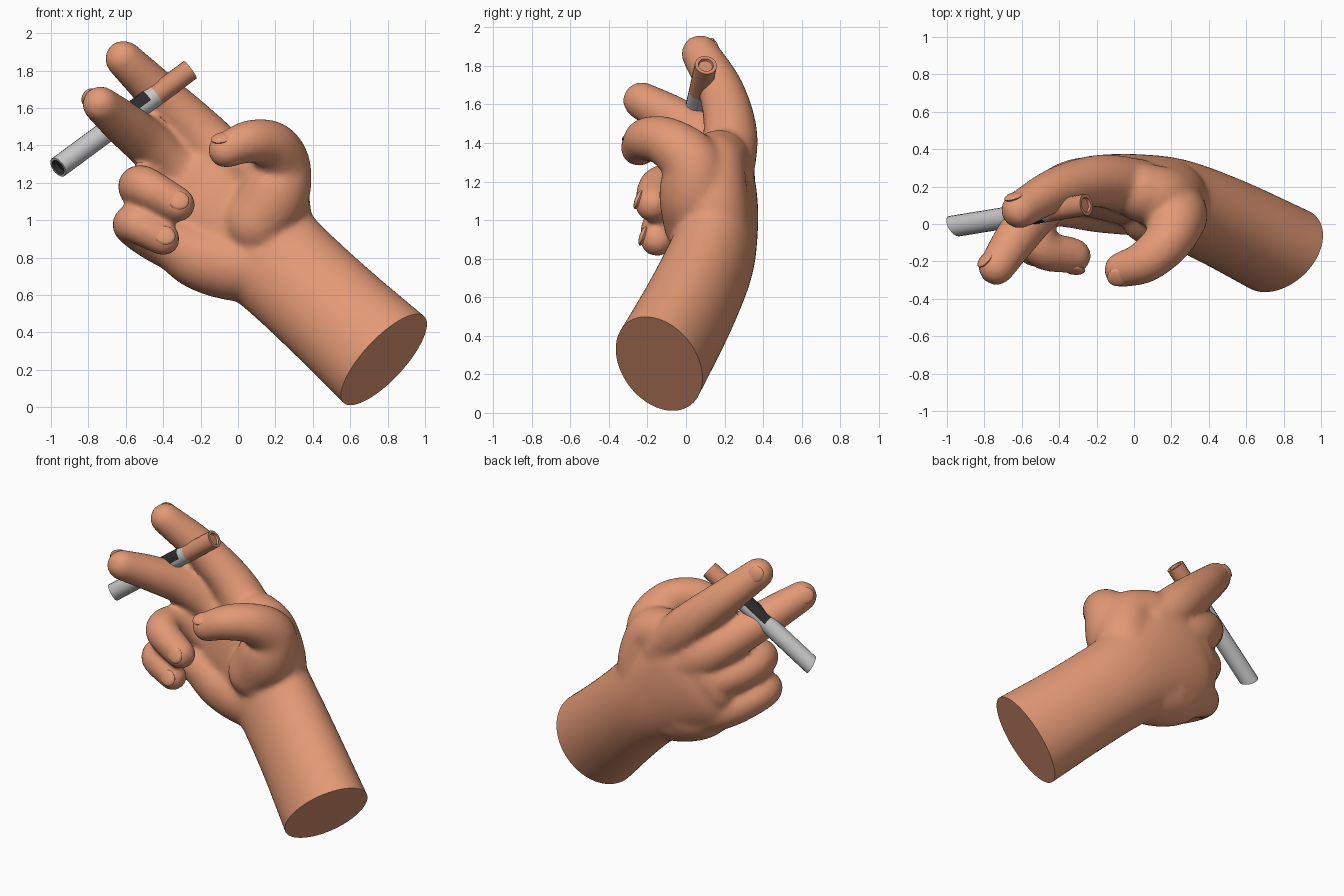
import bpy, bmesh, math
from mathutils import Vector, Matrix

if "Cube" in bpy.data.objects:
    bpy.data.objects.remove(bpy.data.objects["Cube"])


def material(name, rgb):
    m = bpy.data.materials.new(name)
    m.diffuse_color = (*rgb, 1)
    m.use_nodes = True
    m.node_tree.nodes["Principled BSDF"].inputs["Base Color"].default_value = m.diffuse_color
    return m


SKIN = material("skin", (0.77, 0.32, 0.18))
PAPER = material("grey paper", (0.56, 0.56, 0.56))
DARK = material("charcoal", (0.025, 0.025, 0.025))
FILTER = material("tan filter", (0.66, 0.27, 0.155))


def add_object(name, bm, mats):
    me = bpy.data.meshes.new(name)
    bm.to_mesh(me)
    bm.free()
    for m in mats:
        me.materials.append(m)
    ob = bpy.data.objects.new(name, me)
    bpy.context.collection.objects.link(ob)
    return ob


def frame(x, z_hint):
    """Rotation with X along x and Z close to z_hint."""
    x = Vector(x).normalized()
    y = Vector(z_hint).cross(x).normalized()
    z = x.cross(y)
    return Matrix((x, y, z)).transposed().to_4x4()


def spline(pts, steps=8):
    """Catmull-Rom through tuples of any length."""
    pts = [Vector(p) for p in pts]
    pts = [2 * pts[0] - pts[1]] + pts + [2 * pts[-1] - pts[-2]]
    out = []
    for i in range(1, len(pts) - 2):
        a, b, c, d = pts[i - 1:i + 3]
        for k in range(steps):
            t = k / steps
            out.append(0.5 * (2 * b + (c - a) * t + (2 * a - 5 * b + 4 * c - d) * t * t
                              + (3 * b - a - 3 * c + d) * t ** 3))
    out.append(pts[-2])
    return out


hand = bmesh.new()


def tube(pts, across, n=24):
    """Closed round-ended tube; points are x, y, z, half width, half thickness."""
    path = spline(pts)
    pos = [Vector(p[:3]) for p in path]
    stations = []
    side = Vector(across)
    for i, p in enumerate(path):
        d = (pos[min(i + 1, len(pos) - 1)] - pos[max(i - 1, 0)]).normalized()
        side = (side - d * side.dot(d)).normalized()
        stations.append((pos[i], d, side.copy(), p[3], p[4]))

    def cap(s, sign):
        c, d, u, r1, r2 = s
        return [(c + d * sign * r2 * math.sin(a), d, u, r1 * math.cos(a), r2 * math.cos(a))
                for a in (0.3, 0.6, 0.9, 1.2, 1.42)]

    stations = cap(stations[0], -1)[::-1] + stations + cap(stations[-1], 1)
    rings = []
    for c, d, u, r1, r2 in stations:
        v = d.cross(u)
        rings.append([hand.verts.new(c + u * r1 * math.cos(i * math.tau / n) + v * r2 * math.sin(i * math.tau / n))
                      for i in range(n)])
    for a, b in zip(rings, rings[1:]):
        for i in range(n):
            j = (i + 1) % n
            hand.faces.new((a[i], a[j], b[j], b[i]))
    hand.faces.new(rings[0][::-1])
    hand.faces.new(rings[-1])


# Forearm, wrist and palm
ARM_DIR = Vector((0.70, -0.34, -0.62)).normalized()
CUT_DIR = Vector((0.655, -0.44, -0.61)).normalized()
ACROSS = Vector((0.66, 0.0, 0.75))
END = Vector((0.78, -0.14, 0.255))
tube([(*(END + ARM_DIR * 0.2), 0.32, 0.255), (*END, 0.318, 0.25), (0.48, 0.01, 0.53, 0.302, 0.24),
      (0.21, 0.125, 0.78, 0.305, 0.225), (0.0, 0.18, 0.97, 0.35, 0.195),
      (-0.18, 0.2, 1.10, 0.37, 0.17), (-0.27, 0.2, 1.17, 0.31, 0.145)], ACROSS, 40)

# Fingers and thumb: x, y, z, radius
digits = {
    "index": [(0.02, 0.19, 1.22, .16), (-0.18, 0.23, 1.44, .142), (-0.41, 0.185, 1.665, .12), (-0.612, 0.075, 1.863, .1)],
    "middle": [(-0.05, 0.2, 1.10, .16), (-0.31, 0.21, 1.27, .14), (-0.48, 0.11, 1.41, .13),
               (-0.62, -0.06, 1.525, .117), (-0.735, -0.23, 1.62, .098)],
    "ring": [(-0.18, 0.2, 1.02, .15), (-0.42, 0.16, 1.12, .125), (-0.525, 0.01, 1.175, .115),
             (-0.49, -0.13, 1.175, .109), (-0.325, -0.17, 1.085, .096)],
    "little": [(-0.12, 0.16, 0.80, .17), (-0.40, 0.13, 0.885, .13), (-0.555, 0.0, 0.965, .108),
               (-0.54, -0.12, 0.975, .102), (-0.40, -0.15, 0.90, .09)],
    "thumb": [(0.10, 0.06, 0.99, .18), (0.19, 0.05, 1.13, .19), (0.225, 0.03, 1.29, .165),
              (0.18, -0.09, 1.40, .132), (0.06, -0.2, 1.42, .115), (-0.065, -0.245, 1.375, .096)],
}
# Heel of the palm on the little finger side, and the web behind the thumb
heel = [(0.14, 0.12, 0.76, .19), (-0.03, 0.13, 0.76, .19), (-0.21, 0.13, 0.805, .175), (-0.36, 0.12, 0.89, .14)]
web = [(0.2, 0.15, 0.92, .19), (0.2, 0.14, 1.1, .185), (0.15, 0.14, 1.26, .17), (0.04, 0.17, 1.31, .16)]
for pts in [*digits.values(), heel, web]:
    tube([(*p, p[3]) for p in pts], (0.5, 0.1, 0.8))
bmesh.ops.recalc_face_normals(hand, faces=hand.faces[:])

# Fuse everything into one smooth skin
hand_ob = add_object("hand_and_forearm", hand, [SKIN])
rm = hand_ob.modifiers.new("fuse", 'REMESH')
rm.mode = 'VOXEL'
rm.voxel_size = 0.018
sm = hand_ob.modifiers.new("soften", 'SMOOTH')
sm.factor = 0.5
sm.iterations = 10
dg = bpy.context.evaluated_depsgraph_get()
fused = bpy.data.meshes.new_from_object(hand_ob.evaluated_get(dg))
hand_ob.modifiers.clear()

# Flat cut at the end of the forearm
bm = bmesh.new()
bm.from_mesh(fused)
bpy.data.meshes.remove(fused)
bmesh.ops.bisect_plane(bm, geom=bm.verts[:] + bm.edges[:] + bm.faces[:],
                       plane_co=END, plane_no=CUT_DIR, clear_outer=True)
bmesh.ops.holes_fill(bm, edges=[e for e in bm.edges if e.is_boundary], sides=0)
for f in bm.faces:
    f.material_index = 0
bm.to_mesh(hand_ob.data)
bm.free()

# Fingernails: outward direction of each nail
nail_out = {"index": (-0.35, 0.75, 0.35), "middle": (-0.7, 0.6, 0.4), "ring": (0.35, -0.9, 0.1),
            "little": (0.35, -0.9, 0.1), "thumb": (-0.25, -0.5, 0.85)}
nails = bmesh.new()
for name, out in nail_out.items():
    a, b = Vector(digits[name][-2]), Vector(digits[name][-1])
    rot = frame((b - a)[:3], out)
    normal = rot.to_3x3() @ Vector((0, 0, 1))
    along = rot.to_3x3() @ Vector((1, 0, 0))
    loc = Vector(b[:3]) + normal * b[3] * 0.82 + along * 0.012
    bmesh.ops.create_uvsphere(nails, u_segments=20, v_segments=10, radius=1,
                              matrix=Matrix.Translation(loc) @ rot @ Matrix.Diagonal((0.058, 0.052, 0.019, 1)))
nail_ob = add_object("fingernails", nails, [SKIN])

# Cigarette: rings along the axis as (distance 0..1, radius)
A, B = Vector((-0.962, -0.012, 1.283)), Vector((-0.255, 0.103, 1.805))
R = 0.058
profile = [(0.03, 0.0), (0.03, 0.04), (0.0, 0.044), (0.0, R), (0.44, R), (0.69, R), (0.74, R),
           (1.0, R), (1.0, 0.04), (0.985, 0.036), (0.985, 0.0)]
axis = (B - A).normalized()
rot = frame(axis, (0, 0, 1)).to_3x3()
N = 18
bm = bmesh.new()
rings = []
for k, (t, r) in enumerate(profile):
    c = A.lerp(B, t)
    if r == 0:
        rings.append([bm.verts.new(c)] * N)
        continue
    ring = []
    for i in range(N):
        off = rot @ Vector((0, r * math.cos(i * math.tau / N), r * math.sin(i * math.tau / N)))
        # the burnt end is cut slightly towards the front
        ring.append(bm.verts.new(c + off - axis * (off.y * 0.4 if k < 4 else 0)))
    rings.append(ring)
for k in range(len(rings) - 1):
    for i in range(N):
        j = (i + 1) % N
        quad = [rings[k][i], rings[k][j], rings[k + 1][j], rings[k + 1][i]]
        f = bm.faces.new(list(dict.fromkeys(quad)))
        mid = (f.calc_center_median() - A.lerp(B, (profile[k][0] + profile[k + 1][0]) / 2)).normalized()
        patch = k == 4 and mid.dot(Vector((-0.3, -0.15, 0.9)).normalized()) > 0.2
        f.material_index = 1 if k < 2 or patch else (2 if k >= 6 else 0)
bmesh.ops.recalc_face_normals(bm, faces=bm.faces[:])
cig_ob = add_object("cigarette", bm, [PAPER, DARK, FILTER])

# Smooth shading with crisp rims
for ob in (hand_ob, nail_ob, cig_ob):
    bpy.ops.object.select_all(action='DESELECT')
    ob.select_set(True)
    bpy.context.view_layer.objects.active = ob
    bpy.ops.object.shade_smooth_by_angle(angle=math.radians(40))
